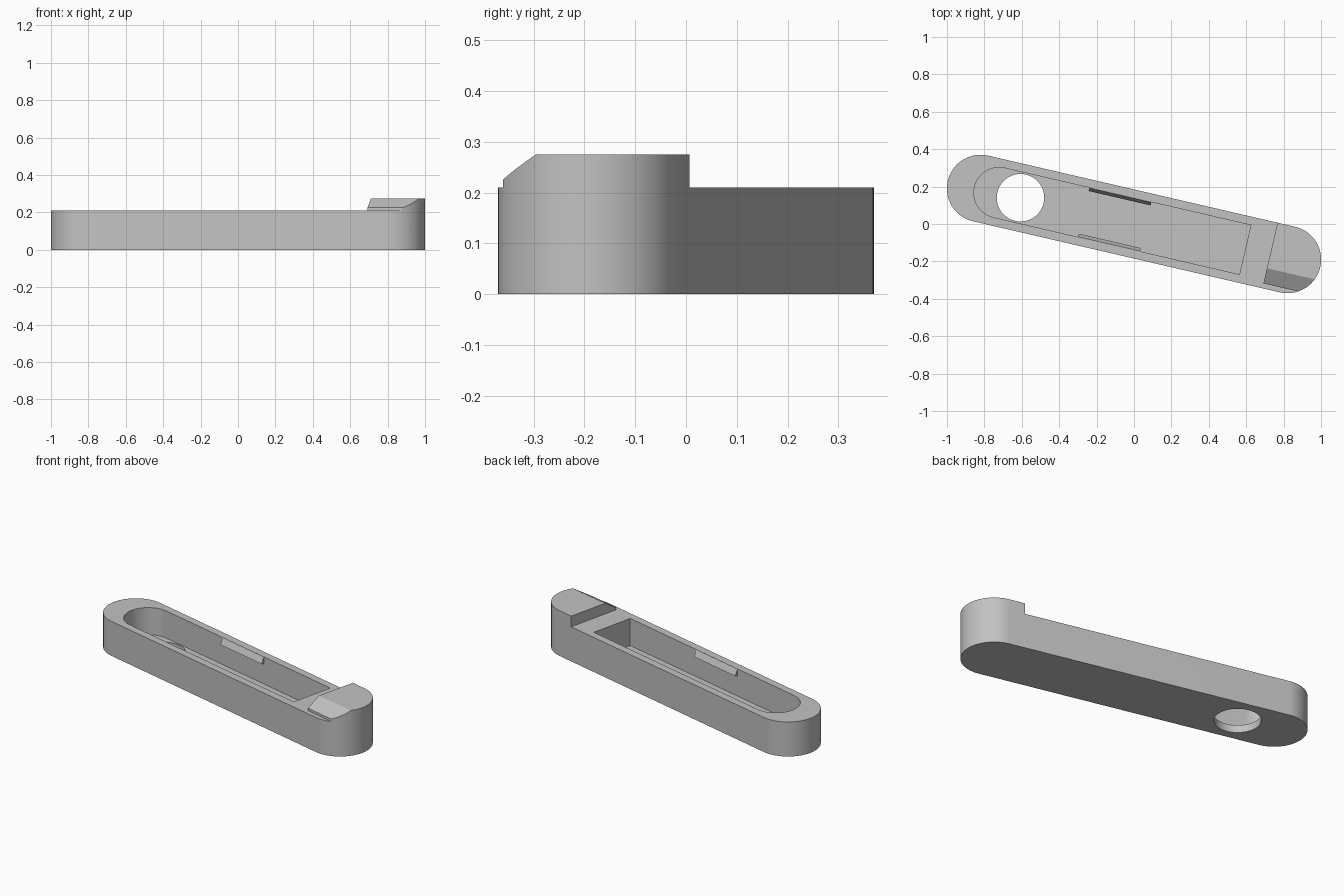
import bpy, bmesh, math
from mathutils import Matrix, Vector

cube = bpy.data.objects.get("Cube")
if cube:
    bpy.data.objects.remove(cube, do_unlink=True)

TILT = Matrix.Rotation(-math.atan2(0.19, 0.82), 4, 'Z')
RADIUS, HALF = 0.18, 0.842      # outer end radius, half distance between end centres
RIM, TOP, FLOOR = 0.21, 0.275, 0.045

grey = bpy.data.materials.new("light_grey")
grey.use_nodes = True
grey.diffuse_color = (0.54, 0.54, 0.54, 1)
grey.node_tree.nodes["Principled BSDF"].inputs["Base Color"].default_value = (0.54, 0.54, 0.54, 1)


def prism(name, profile, start, end, along='Z'):
    """Extrude a flat profile along Z (profile is x, y) or X (profile is y, z)."""
    def place(p, d):
        return Vector((p[0], p[1], d)) if along == 'Z' else Vector((d, p[0], p[1]))
    bm = bmesh.new()
    base = bm.faces.new([bm.verts.new(place(p, start)) for p in profile])
    ext = bmesh.ops.extrude_face_region(bm, geom=[base])
    moved = [v for v in ext["geom"] if isinstance(v, bmesh.types.BMVert)]
    bmesh.ops.translate(bm, verts=moved, vec=place((0, 0), end - start))
    bmesh.ops.recalc_face_normals(bm, faces=bm.faces)
    bm.transform(TILT)
    mesh = bpy.data.meshes.new(name)
    bm.to_mesh(mesh)
    bm.free()
    mesh.materials.append(grey)
    obj = bpy.data.objects.new(name, mesh)
    bpy.context.collection.objects.link(obj)
    return obj


def arc(cx, r, a0, a1, n):
    return [(cx + r * math.cos(a), r * math.sin(a))
            for a in (math.radians(a0 + (a1 - a0) * i / n) for i in range(n + 1))]


def cut(target, cutter):
    cutter.hide_render = True
    mod = target.modifiers.new("cut", 'BOOLEAN')
    mod.operation, mod.solver, mod.object = 'DIFFERENCE', 'EXACT', cutter
    bpy.context.view_layer.objects.active = target
    bpy.ops.object.modifier_apply(modifier=mod.name)
    bpy.data.objects.remove(cutter, do_unlink=True)


# Round-ended body at full height of the raised end
body = prism("tray_body", arc(HALF, RADIUS, -90, 90, 40) + arc(-HALF, RADIUS, 90, 270, 40), 0, TOP)

# Lower the rim everywhere except the raised end
cut(body, prism("rim_cutter", [(-1.2, -0.4), (0.746, -0.4), (0.746, 0.4), (-1.2, 0.4)], RIM, 0.4))

# Sloped side of the raised end, with a small ledge below it
cut(body, prism("slope_cutter", [(-0.3, RIM), (-0.153, RIM), (-0.153, 0.225), (-0.07, TOP),
                                 (0.013, 0.325), (-0.3, 0.325)], 0.6, 1.2, 'X'))

# Pocket, rounded at one end and square at the other
cut(body, prism("pocket_cutter", [(0.61, -0.135), (0.61, 0.135)] + arc(-0.74, 0.135, 90, 270, 40),
                FLOOR, 0.4))

# Round hole through the floor
cut(body, prism("hole_cutter", arc(-0.623, 0.127, 0, 354.375, 63), -0.1, 0.1))

body.select_set(True)
bpy.context.view_layer.objects.active = body
bpy.ops.object.shade_smooth_by_angle(angle=math.radians(25))

# Wedge-shaped snap tabs on both long pocket walls
for name, s in (("back_snap_tab", 1), ("front_snap_tab", -1)):
    prism(name, [(s * 0.137, RIM - 0.001), (s * 0.134, RIM - 0.001), (s * 0.117, 0.172), (s * 0.137, 0.165)],
          -0.276, 0.064, 'X')
